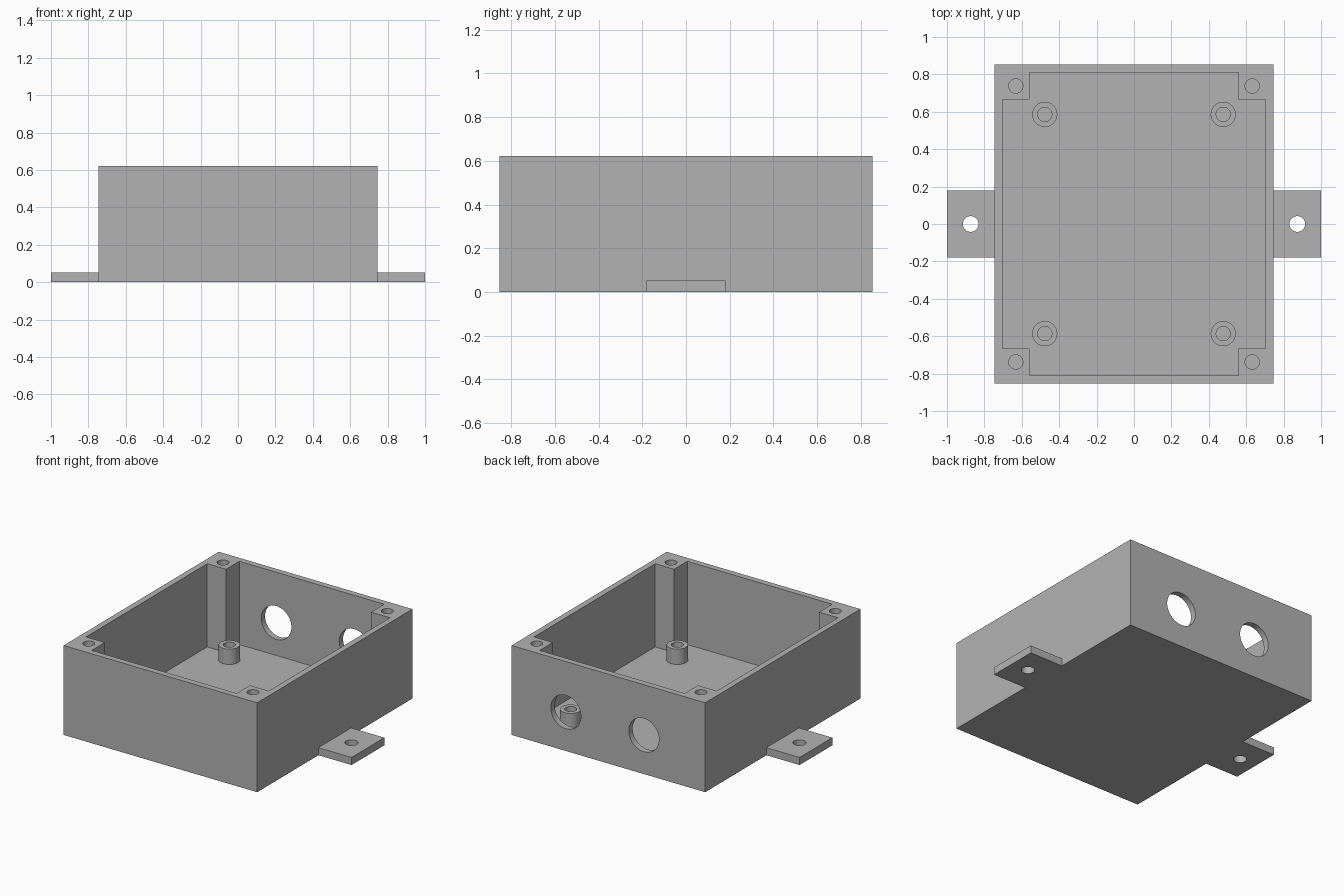
import bpy
import bmesh
from mathutils import Matrix

default = bpy.data.objects.get("Cube")
if default:
    bpy.data.objects.remove(default)

# Dimensions
HALF_X, HALF_Y, HEIGHT = 0.745, 0.853, 0.622
WALL, FLOOR, POST = 0.042, 0.043, 0.145
CORNERS = [(sx, sy) for sx in (-1, 1) for sy in (-1, 1)]

grey = bpy.data.materials.new("plain grey")
grey.use_nodes = True
grey.diffuse_color = (0.45, 0.45, 0.45, 1)
grey.node_tree.nodes["Principled BSDF"].inputs["Base Color"].default_value = grey.diffuse_color


def finish(name, bm):
    bmesh.ops.recalc_face_normals(bm, faces=bm.faces)
    mesh = bpy.data.meshes.new(name)
    bm.to_mesh(mesh)
    bm.free()
    mesh.materials.append(grey)
    obj = bpy.data.objects.new(name, mesh)
    bpy.context.collection.objects.link(obj)
    return obj


def prism(name, outline, z0, z1):
    """Extrude a closed xy outline from z0 to z1."""
    bm = bmesh.new()
    base = bm.faces.new([bm.verts.new((x, y, z0)) for x, y in outline])
    top = bmesh.ops.extrude_face_region(bm, geom=[base])["geom"]
    verts = [v for v in top if isinstance(v, bmesh.types.BMVert)]
    bmesh.ops.translate(bm, verts=verts, vec=(0, 0, z1 - z0))
    return finish(name, bm)


def block(name, hx, hy, z0, z1):
    return prism(name, [(-hx, -hy), (hx, -hy), (hx, hy), (-hx, hy)], z0, z1)


def cylinder(name, radius, centre, length, axis="Z"):
    bm = bmesh.new()
    turn = Matrix.Rotation(1.570796, 4, "X") if axis == "Y" else Matrix()
    bmesh.ops.create_cone(bm, cap_ends=True, segments=48, radius1=radius, radius2=radius,
                          depth=length, matrix=Matrix.Translation(centre) @ turn)
    return finish(name, bm)


def combine(target, tool, operation="DIFFERENCE"):
    tool.hide_render = True
    mod = target.modifiers.new("combine", "BOOLEAN")
    mod.operation, mod.solver, mod.object = operation, "EXACT", tool
    bpy.context.view_layer.objects.active = target
    bpy.ops.object.modifier_apply(modifier=mod.name)
    bpy.data.objects.remove(tool)


def bore(target, radius, x, y, z0, z1):
    combine(target, cylinder("bore_cutter", radius, (x, y, (z0 + z1) / 2), z1 - z0))


def smooth(obj):
    bpy.ops.object.select_all(action="DESELECT")
    obj.select_set(True)
    bpy.context.view_layer.objects.active = obj
    bpy.ops.object.shade_smooth_by_angle(angle=0.5)


# Box with a mounting tab on each side
box = block("enclosure_box", HALF_X, HALF_Y, 0, HEIGHT)
combine(box, block("mounting_tabs", 1.0, 0.18, 0, 0.053), "UNION")

# Cavity, notched at the corners to leave the lid screw posts
ix, iy = HALF_X - WALL, HALF_Y - WALL
px, py = ix - POST, iy - POST
outline = []
for sx, sy in ((1, 1), (-1, 1), (-1, -1), (1, -1)):
    notch = [(sx * ix, sy * py), (sx * px, sy * py), (sx * px, sy * iy)]
    outline += notch if sx == sy else notch[::-1]
combine(box, prism("cavity_cutter", outline, FLOOR, HEIGHT + 0.1))

# Lid screw holes and tab holes
for sx, sy in CORNERS:
    bore(box, 0.038, sx * 0.632, sy * 0.738, FLOOR, HEIGHT + 0.1)
for sx in (-1, 1):
    bore(box, 0.042, sx * 0.873, 0, -0.1, 0.2)

# Cable holes in the back wall
for x in (-0.273, 0.327):
    combine(box, cylinder("cable_hole_cutter", 0.116, (x, HALF_Y, 0.271), 0.2, "Y"))
smooth(box)

# Hollow board standoffs on the floor
for sx, sy in CORNERS:
    x, y = sx * 0.477, sy * 0.586
    name = f"standoff_{'back' if sy > 0 else 'front'}_{'left' if sx > 0 else 'right'}"
    standoff = cylinder(name, 0.067, (x, y, FLOOR + 0.0535), 0.107)
    bore(standoff, 0.038, x, y, 0, 0.3)
    smooth(standoff)
